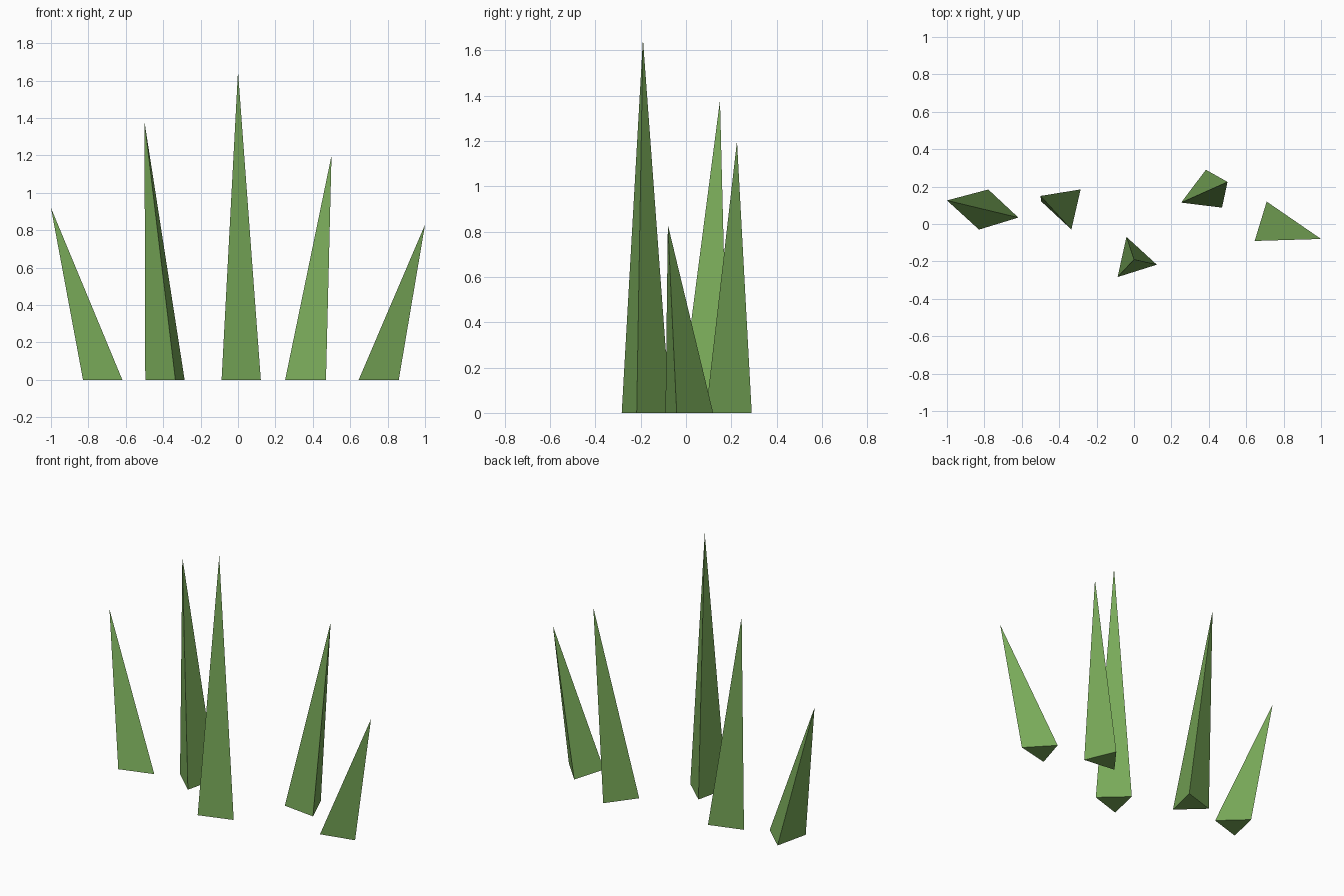
import bpy, bmesh
from math import radians, cos, sin

if "Cube" in bpy.data.objects:
    bpy.data.objects.remove(bpy.data.objects["Cube"])

green = bpy.data.materials.new("grass_green")
green.diffuse_color = (0.19, 0.40, 0.10, 1)
green.use_nodes = True
green.node_tree.nodes["Principled BSDF"].inputs["Base Color"].default_value = green.diffuse_color


def blade(name, centre, angle, tip, radius=0.127):
    """Three-sided spike: triangular base on the ground, leaning to its tip."""
    bm = bmesh.new()
    base = []
    for i in range(3):
        a = radians(angle + 120 * i)
        base.append(bm.verts.new((centre[0] + radius * cos(a),
                                  centre[1] + radius * sin(a), 0)))
    top = bm.verts.new(tip)
    bm.faces.new(base[::-1])
    for i in range(3):
        bm.faces.new((base[i], base[(i + 1) % 3], top))
    mesh = bpy.data.meshes.new(name)
    bm.to_mesh(mesh)
    bm.free()
    mesh.materials.append(green)
    bpy.context.collection.objects.link(bpy.data.objects.new(name, mesh))


# Blades from left to right: base centre, base rotation, tip
blade("grass_blade_far_left", (-0.742, 0.063), 107, (-1.0, 0.126, 0.92))
blade("grass_blade_left", (-0.372, 0.092), 47, (-0.5, 0.15, 1.38))
blade("grass_blade_middle", (-0.002, -0.19), 107.5, (0.0, -0.19, 1.65))
blade("grass_blade_right", (0.369, 0.164), 83, (0.5, 0.225, 1.2))
blade("grass_blade_far_right", (0.738, -0.004), 103, (1.0, -0.08, 0.83))
